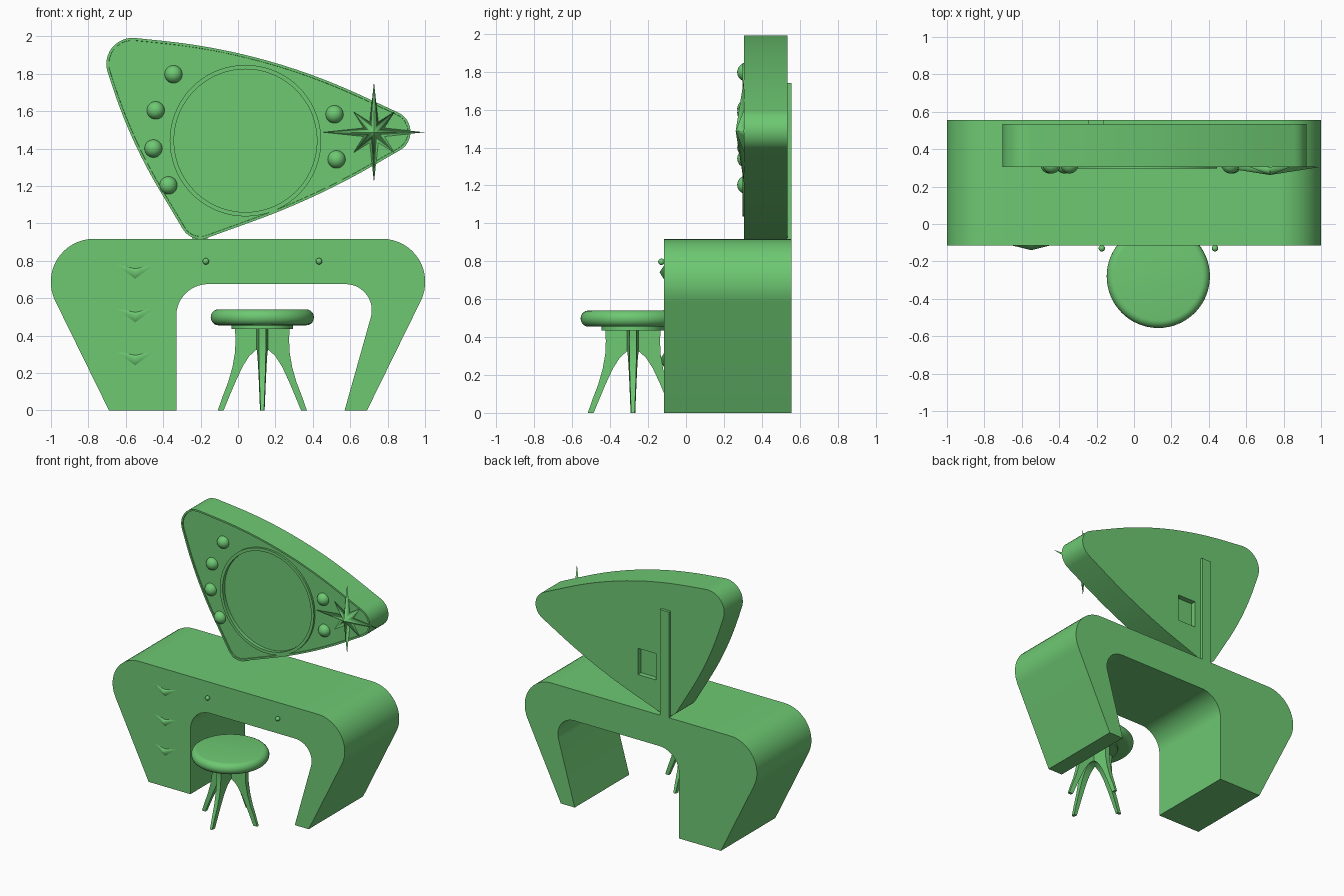
import bpy, bmesh
from math import radians, sin, cos, tan, pi
from mathutils import Matrix, Vector

if "Cube" in bpy.data.objects:
    bpy.data.objects.remove(bpy.data.objects["Cube"])

green = bpy.data.materials.new("green_paint")
green.diffuse_color = (0.155, 0.58, 0.17, 1)
green.use_nodes = True
green.node_tree.nodes["Principled BSDF"].inputs["Base Color"].default_value = green.diffuse_color


def shade(ob, angle):
    bpy.ops.object.select_all(action='DESELECT')
    ob.select_set(True)
    bpy.context.view_layer.objects.active = ob
    bpy.ops.object.shade_smooth_by_angle(angle=radians(angle))


def finish(name, bm, angle=35):
    bmesh.ops.recalc_face_normals(bm, faces=bm.faces[:])
    me = bpy.data.meshes.new(name)
    bm.to_mesh(me)
    bm.free()
    me.materials.append(green)
    ob = bpy.data.objects.new(name, me)
    bpy.context.collection.objects.link(ob)
    shade(ob, angle)
    return ob


def rounded(corners, n=12):
    """Outline from (x, z, fillet radius) corners."""
    out = []
    for i, (x, z, r) in enumerate(corners):
        p = Vector((x, z))
        if r == 0:
            out.append(p)
            continue
        a = (Vector(corners[i - 1][:2]) - p).normalized()
        b = (Vector(corners[(i + 1) % len(corners)][:2]) - p).normalized()
        ang = a.angle(b)
        c = p + (a + b).normalized() * (r / sin(ang / 2))
        t = r / tan(ang / 2)
        va, vb = (p + a * t - c).normalized(), (p + b * t - c).normalized()
        out += [c + va.slerp(vb, k / n).normalized() * r for k in range(n + 1)]
    return out


def prism(pts, y0, y1):
    """Extrude an (x, z) outline from y0 (front) to y1; returns bmesh and front face."""
    bm = bmesh.new()
    f = [bm.verts.new((x, y0, z)) for x, z in pts]
    b = [bm.verts.new((x, y1, z)) for x, z in pts]
    front = bm.faces.new(f)
    bm.faces.new(b[::-1])
    for i in range(len(f)):
        bm.faces.new((f[i - 1], b[i - 1], b[i], f[i]))
    bmesh.ops.recalc_face_normals(bm, faces=bm.faces[:])
    return bm, front


def box(name, x0, x1, y0, y1, z0, z1):
    return finish(name, prism([(x0, z0), (x1, z0), (x1, z1), (x0, z1)], y0, y1)[0])


def lathe(name, profile, matrix, steps=64, closed=False):
    bm = bmesh.new()
    vs = [bm.verts.new((r, 0, h)) for r, h in profile]
    es = [bm.edges.new(p) for p in zip(vs, vs[1:])]
    if closed:
        es.append(bm.edges.new((vs[-1], vs[0])))
    bmesh.ops.spin(bm, geom=vs + es, axis=(0, 0, 1), cent=(0, 0, 0),
                   angle=2 * pi, steps=steps)
    bmesh.ops.remove_doubles(bm, verts=bm.verts[:], dist=1e-5)
    bm.transform(matrix)
    return finish(name, bm)


def ball(name, loc, r):
    bm = bmesh.new()
    bmesh.ops.create_uvsphere(bm, u_segments=24, v_segments=14, radius=r,
                              matrix=Matrix.Translation(loc))
    return finish(name, bm, 60)


def cut(target, cutter):
    m = target.modifiers.new("cut", 'BOOLEAN')
    m.object, m.operation, m.solver = cutter, 'DIFFERENCE', 'EXACT'
    bpy.context.view_layer.objects.active = target
    bpy.ops.object.modifier_apply(modifier=m.name)
    bpy.data.objects.remove(cutter)
    shade(target, 30)


# Desk: one rounded arch with slanting ends
desk = rounded([(-0.69, 0, 0), (-1.14, 0.917, 0.23), (1.14, 0.917, 0.23), (0.69, 0, 0),
                (0.57, 0, 0), (0.76, 0.675, 0.14), (-0.33, 0.675, 0.17), (-0.33, 0, 0)], 16)
finish("desk", prism(desk, -0.115, 0.556)[0])

# Mirror panel: bowed triangle with a thin raised rim
outline = rounded([(-0.765, 2.013, 0.14), (0.15, 1.919, 3.3), (1.057, 1.50, 0.114),
                   (0.41, 1.13, 4.0), (-0.249, 0.892, 0.11), (-0.573, 1.435, 2.7)])
bm, front = prism(outline, 0.305, 0.535)
bmesh.ops.inset_region(bm, faces=[front], thickness=0.013, use_even_offset=True)
bmesh.ops.inset_region(bm, faces=[front], thickness=0.001, depth=-0.008, use_even_offset=True)
panel = finish("mirror_panel", bm)

# Round mirror set into the panel
to_front = Matrix.Translation((0.04, 0, 1.442)) @ Matrix.Rotation(radians(90), 4, 'X')
cut(panel, lathe("mirror_cutter", [(0, -0.28), (0.395, -0.28), (0.395, -0.335), (0, -0.335)], to_front))
cut(panel, box("hole_cutter", -0.115, 0.04, 0.495, 0.6, 1.17, 1.375))
lathe("mirror_frame", [(0.405, -0.318), (0.405, -0.298), (0.382, -0.298),
                       (0.382, -0.335), (0.40, -0.335)], to_front, 72, True)
lathe("mirror_glass", [(0, -0.325), (0.386, -0.325), (0.386, -0.334), (0, -0.334)], to_front, 72)

# Support strip on the back
box("back_post", -0.243, -0.163, 0.53, 0.556, 0.91, 1.74)

# Light bulbs
for x, z in [(-0.345, 1.797), (-0.44, 1.604), (-0.452, 1.40), (-0.372, 1.203),
             (0.516, 1.583), (0.527, 1.342)]:
    ball("bulb", (x, 0.318, z), 0.048)

# Starburst ornament
bm = bmesh.new()
ring = []
for i in range(16):
    r = 0.06 if i % 2 else (0.27 if i % 4 == 0 else 0.155)
    a = i * pi / 8
    ring.append(bm.verts.new((0.727 + r * cos(a), 0.305, 1.487 + r * sin(a))))
tips = [bm.verts.new((0.727, y, 1.487)) for y in (0.262, 0.318)]
for i in range(16):
    for t in tips:
        bm.faces.new((ring[i - 1], ring[i], t))
finish("starburst", bm, 110)

# Chevron drawer handles and round knobs
for z in (0.78, 0.547, 0.317):
    bm = bmesh.new()
    base = [bm.verts.new((-0.55 + dx, -0.114, z + dz))
            for dx, dz in [(-0.105, 0), (0, -0.078), (0.105, 0), (0, -0.022)]]
    apex = bm.verts.new((-0.55, -0.14, z - 0.038))
    for i in range(4):
        bm.faces.new((base[i - 1], base[i], apex))
    finish("drawer_handle", bm, 110)
for x in (-0.172, 0.433):
    ball("drawer_knob", (x, -0.13, 0.797), 0.017)

# Stool: cushion, plate and four flared legs
centre = Matrix.Translation((0.13, -0.28, 0))
side = [(0.236 + 0.04 * cos(a), 0.4975 + 0.0425 * sin(a))
        for a in [radians(-90 + 18 * k) for k in range(11)]]
lathe("stool_seat", [(0, 0.455)] + side + [(0, 0.54)], centre)
lathe("stool_plate", [(0, 0.435), (0.165, 0.435), (0.165, 0.458), (0, 0.458)], centre)
leg = [(0, 0.437), (0.146, 0.437), (0.143, 0.38), (0.146, 0.31), (0.16, 0.23), (0.183, 0.15),
       (0.212, 0.075), (0.238, 0), (0.207, 0), (0.172, 0.085), (0.14, 0.16), (0.105, 0.235),
       (0.07, 0.29), (0.035, 0.322), (0, 0.333)]
for k in range(4):
    bm, _ = prism(leg, -1, 1)
    for v in bm.verts:
        v.co.y *= 0.033 - 0.1 * v.co.x  # thinner toward the outside
    bm.transform(centre @ Matrix.Rotation(k * pi / 2, 4, 'Z'))
    finish("stool_leg", bm)
